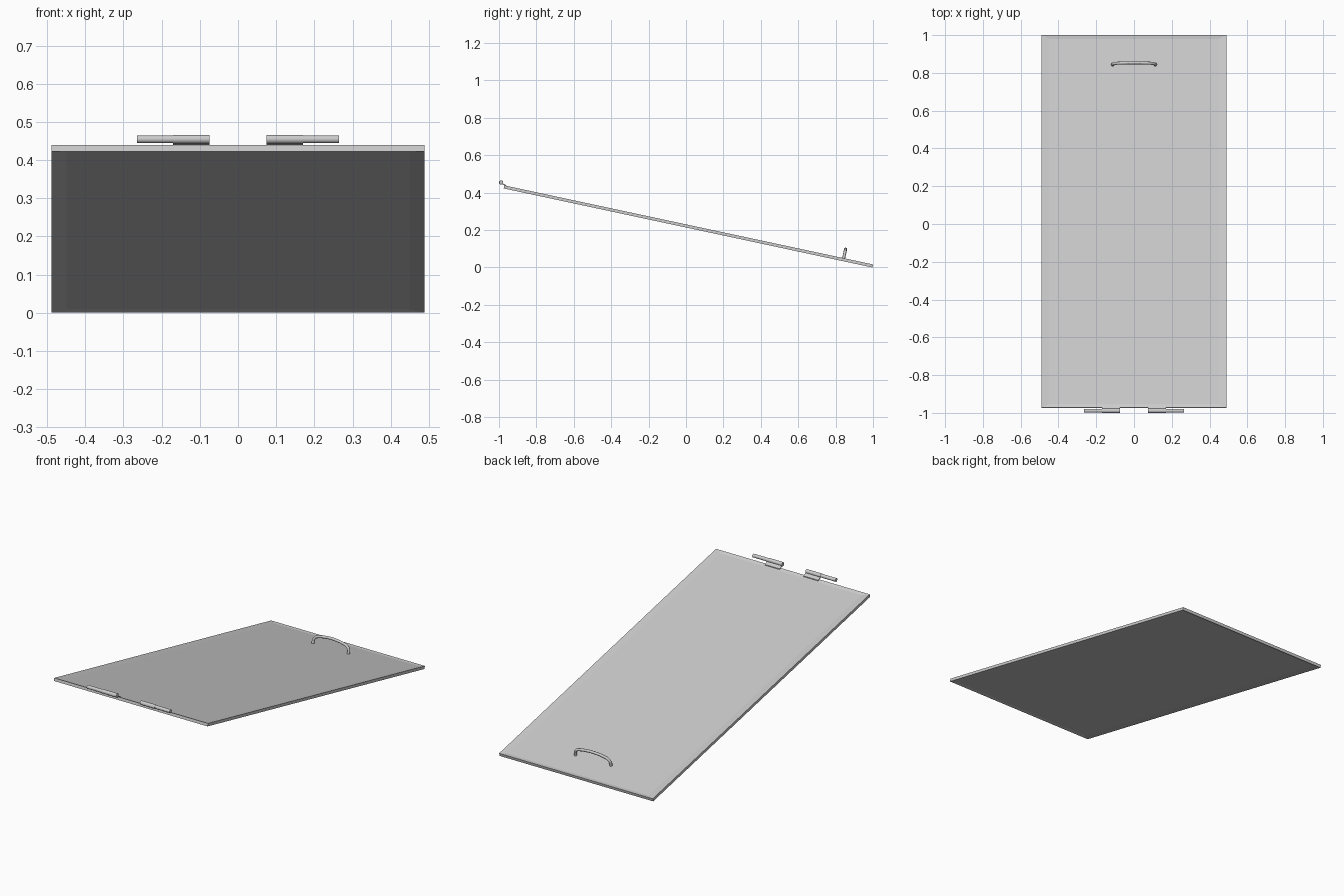
import bpy, bmesh
from math import radians, pi
from mathutils import Matrix, Vector

if "Cube" in bpy.data.objects:
    bpy.data.objects.remove(bpy.data.objects["Cube"], do_unlink=True)

grey = bpy.data.materials.new("light grey metal")
grey.use_nodes = True
color = (0.6, 0.6, 0.6, 1)
grey.diffuse_color = color
grey.node_tree.nodes["Principled BSDF"].inputs["Base Color"].default_value = color

# Frame of the tilted panel: local y runs down the slope, local z is its normal
TILT = Matrix.Translation((0, 0.0125, 0.2195)) @ Matrix.Rotation(radians(-12.1), 4, "X")
WIDTH, LENGTH, THICK = 0.978, 2.0165, 0.0165


def add_object(name, bm, matrix=Matrix()):
    bmesh.ops.recalc_face_normals(bm, faces=bm.faces)
    mesh = bpy.data.meshes.new(name)
    bm.to_mesh(mesh)
    bm.free()
    mesh.materials.append(grey)
    obj = bpy.data.objects.new(name, mesh)
    obj.matrix_world = matrix
    bpy.context.collection.objects.link(obj)
    return obj


def smooth(obj):
    bpy.ops.object.select_all(action="DESELECT")
    obj.select_set(True)
    bpy.context.view_layer.objects.active = obj
    bpy.ops.object.shade_smooth_by_angle(angle=radians(40))


# Door panel with a shallow recess on both faces, wider rails on the long sides
bm = bmesh.new()
bmesh.ops.create_cube(bm, size=1, matrix=Matrix.Diagonal((WIDTH, LENGTH, THICK, 1)))
bm.normal_update()
for face in [f for f in bm.faces if abs(f.normal.z) > 0.9]:
    side = 1 if face.normal.z > 0 else -1
    bmesh.ops.inset_region(bm, faces=[face], thickness=0.02, use_even_offset=True)
    for v in face.verts:
        v.co.x *= 0.449 / abs(v.co.x)
        v.co.z -= side * 0.004
add_object("door_panel", bm, TILT)


# Hinges: two knuckles in line and a leaf running down to the panel
def knuckle(name, x0, x1, radius):
    bm = bmesh.new()
    place = Matrix.Translation(((x0 + x1) / 2, -0.9885, 0.4545)) @ Matrix.Rotation(pi / 2, 4, "Y")
    bmesh.ops.create_cone(bm, cap_ends=True, segments=16, radius1=radius, radius2=radius,
                          depth=abs(x1 - x0), matrix=place)
    smooth(add_object(name, bm))


def leaf(name, x0, x1):
    path = [(-0.986, 0.453), (-0.972, 0.446), (-0.960, 0.439)]
    outline = path + [(y, z - 0.005) for y, z in reversed(path)]
    bm = bmesh.new()
    face = bm.faces.new([bm.verts.new((x0, y, z)) for y, z in outline])
    ext = bmesh.ops.extrude_face_region(bm, geom=[face])
    moved = [g for g in ext["geom"] if isinstance(g, bmesh.types.BMVert)]
    bmesh.ops.translate(bm, verts=moved, vec=(x1 - x0, 0, 0))
    add_object(name, bm)


for label, s in (("left", 1), ("right", -1)):
    knuckle(f"{label}_hinge_inner_knuckle", s * 0.075, s * 0.17, 0.0115)
    knuckle(f"{label}_hinge_outer_knuckle", s * 0.17, s * 0.264, 0.0100)
    leaf(f"{label}_hinge_leaf", s * 0.075, s * 0.17)

# Handle: round bar arching above the lower end of the panel
foot = TILT.inverted() @ Vector((0, 0.843, 0.0495))
half = [(0.113, -0.004), (0.111, 0.018), (0.098, 0.034), (0.070, 0.043), (0.035, 0.048)]
points = [(-x, h) for x, h in half] + [(0, 0.050)] + half[::-1]
curve = bpy.data.curves.new("handle", "CURVE")
curve.dimensions = "3D"
curve.bevel_depth = 0.008
curve.bevel_resolution = 2
curve.use_fill_caps = True
curve.resolution_u = 4
spline = curve.splines.new("BEZIER")
spline.bezier_points.add(len(points) - 1)
for bp, (x, h) in zip(spline.bezier_points, points):
    bp.co = (x, foot.y, foot.z + h)
    bp.handle_left_type = bp.handle_right_type = "AUTO"
curve.materials.append(grey)
handle = bpy.data.objects.new("handle", curve)
handle.matrix_world = TILT
bpy.context.collection.objects.link(handle)
